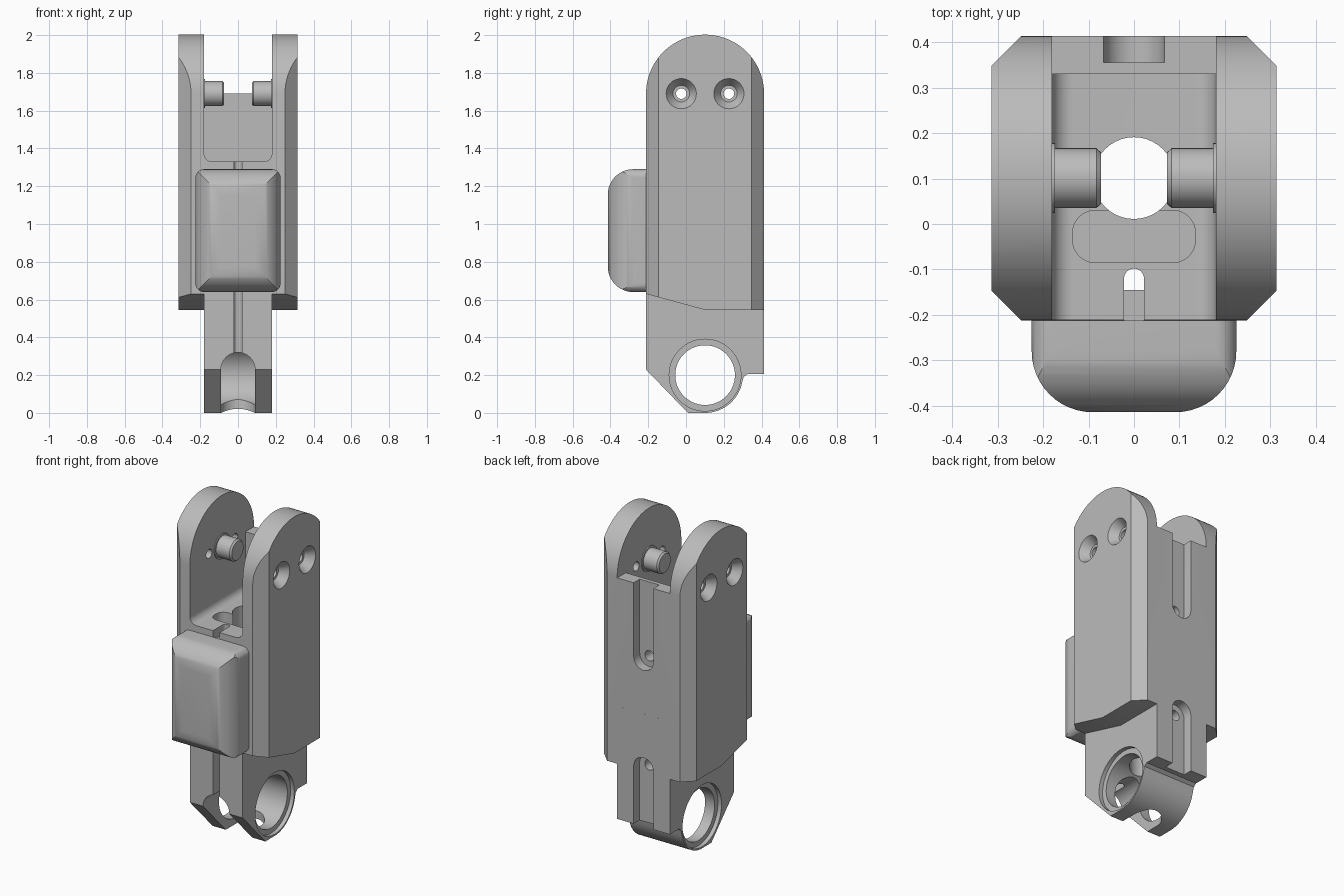
import bpy, bmesh
from math import sin, cos, pi, radians
from mathutils import Matrix, Vector

if "Cube" in bpy.data.objects:
    bpy.data.objects.remove(bpy.data.objects["Cube"], do_unlink=True)

grey = bpy.data.materials.new("plain_grey")
grey.use_nodes = True
grey.diffuse_color = (0.5, 0.5, 0.5, 1)
grey.node_tree.nodes["Principled BSDF"].inputs["Base Color"].default_value = (0.5, 0.5, 0.5, 1)


def finish(bm, name):
    bmesh.ops.recalc_face_normals(bm, faces=bm.faces)
    mesh = bpy.data.meshes.new(name)
    bm.to_mesh(mesh)
    bm.free()
    mesh.materials.append(grey)
    ob = bpy.data.objects.new(name, mesh)
    bpy.context.collection.objects.link(ob)
    return ob


def arc(cx, cy, r, start, end, n=12):
    angles = [radians(start + (end - start) * i / n) for i in range(n + 1)]
    return [(cx + r * cos(a), cy + r * sin(a)) for a in angles]


def rounded(x0, y0, x1, y1, r):
    """Rounded rectangle; r holds the bottom and the top corner radius."""
    b, t = r
    return (arc(x1 - b, y0 + b, b, -90, 0) + arc(x1 - t, y1 - t, t, 0, 90)
            + arc(x0 + t, y1 - t, t, 90, 180) + arc(x0 + b, y0 + b, b, 180, 270))


def prism(name, pts, axis, lo, hi):
    """Extrude a 2D outline along an axis."""
    place = {"x": lambda p, d: (d, p[0], p[1]),
             "y": lambda p, d: (p[0], d, p[1]),
             "z": lambda p, d: (p[0], p[1], d)}[axis]
    bm = bmesh.new()
    face = bm.faces.new([bm.verts.new(place(p, lo)) for p in pts])
    ext = bmesh.ops.extrude_face_region(bm, geom=[face])
    verts = [g for g in ext["geom"] if isinstance(g, bmesh.types.BMVert)]
    bmesh.ops.translate(bm, verts=verts, vec=Vector(place((0, 0), hi - lo)))
    bmesh.ops.remove_doubles(bm, verts=bm.verts, dist=0.00001)
    return finish(bm, name)


def box(name, x, y, z):
    return prism(name, [(x[0], y[0]), (x[1], y[0]), (x[1], y[1]), (x[0], y[1])], "z", *z)


def cone(name, start, end, r1, r2=None, n=40):
    """Round bar or cone between two points."""
    a, b = Vector(start), Vector(end)
    bm = bmesh.new()
    rot = Vector((0, 0, 1)).rotation_difference(b - a).to_matrix().to_4x4()
    bmesh.ops.create_cone(bm, cap_ends=True, segments=n, radius1=r1,
                          radius2=r1 if r2 is None else r2, depth=(b - a).length,
                          matrix=Matrix.Translation((a + b) / 2) @ rot)
    return finish(bm, name)


def combine(ob, tool, mode="DIFFERENCE"):
    mod = ob.modifiers.new("cut", "BOOLEAN")
    mod.operation, mod.solver, mod.object = mode, "EXACT", tool
    bpy.ops.object.select_all(action="DESELECT")
    bpy.context.view_layer.objects.active = ob
    ob.select_set(True)
    bpy.ops.object.modifier_apply(modifier=mod.name)
    bpy.data.objects.remove(tool, do_unlink=True)


def smooth(ob, angle=28):
    bpy.ops.object.select_all(action="DESELECT")
    bpy.context.view_layer.objects.active = ob
    ob.select_set(True)
    bpy.ops.object.shade_smooth_by_angle(angle=radians(angle))


FRONT, BACK, W, IN = -0.212, 0.414, 0.314, 0.18
MID, PIVOT = 0.101, 1.69

# Arched housing with chamfered upright corners
arch = [(FRONT, 0.63), (MID, 0.545), (BACK, 0.545)] + arc(MID, PIVOT, 0.3125, 0, 180, 40)
body = prism("fork_housing", arch, "x", -W, W)
c = 0.066
octagon = [(-W, FRONT + c), (-W + c, FRONT), (W - c, FRONT), (W, FRONT + c),
           (W, BACK - c), (W - c, BACK), (-W + c, BACK), (-W, BACK - c)]
combine(body, prism("corner_tool", octagon, "z", -0.5, 2.5), "INTERSECT")

# Lower lug around the cross bore
lug = ([(FRONT, 0.23), (0.01, 0.0)] + arc(MID, 0.2, 0.2, -90, -12, 20)
       + [(0.305, 0.19), (0.325, 0.205), (BACK, 0.205), (BACK, 0.9), (FRONT, 0.9)])
combine(body, prism("lug_tool", lug, "x", -IN, IN), "UNION")

# Fork slot with filleted floor, leaving a low back wall
slot = rounded(-IN, 1.33, IN, 2.3, (0.045, 0.01))
combine(body, prism("slot_tool", slot, "y", -0.6, 0.33))
combine(body, box("wall_top_tool", (-IN, IN), (0.2, 0.6), (PIVOT, 2.3)))

# Cross bore with shallow counterbores
combine(body, cone("bore_tool", (-0.5, MID, 0.2), (0.5, MID, 0.2), 0.158, n=56))
for s in (-1, 1):
    combine(body, cone("ring_tool", (s * 0.155, MID, 0.2), (s * 0.5, MID, 0.2), 0.19, n=56))

# Upright shaft hole and the arched opening at the front of the lug
combine(body, cone("shaft_tool", (0, MID, -0.2), (0, MID, 1.5), 0.09))
opening = [(-0.09, -0.2), (0.09, -0.2)] + arc(0, 0.23, 0.09, 0, 180, 24)
combine(body, prism("opening_tool", opening, "y", -0.6, MID))

# Pocket in the fork floor and the narrow front groove
combine(body, prism("pocket_tool", rounded(-0.135, -0.085, 0.135, 0.03, (0.05, 0.05)),
                    "z", 0.7, 1.5))
groove = [(0.022, -0.5), (0.022, -0.12)] + arc(0, -0.12, 0.022, 0, 180)[1:] + [(-0.022, -0.5)]
combine(body, prism("groove_tool", groove, "z", 0.2, 1.5))

# Round-ended channels in the back, each with a drilled hole
upper = [(0.067, 2.0), (-0.067, 2.0)] + arc(0, 1.235, 0.067, 180, 360)
lower = [(-0.067, 0.1), (0.067, 0.1)] + arc(0, 0.563, 0.067, 0, 180)
for outline, hole_z in ((upper, 1.235), (lower, 0.563)):
    combine(body, prism("channel_tool", outline, "y", 0.355, 0.6))
    combine(body, cone("drill_tool", (0, 0.12, hole_z), (0, 0.6, hole_z), 0.032, n=24))

# Countersunk screw holes through both fork arms
for s in (-1, 1):
    for y in (MID - 0.126, MID + 0.126):
        combine(body, cone("screw_tool", (s * 0.1, y, PIVOT), (s * 0.5, y, PIVOT), 0.028, n=24))
        combine(body, cone("sink_tool", (s * 0.262, y, PIVOT), (s * (W + 0.01), y, PIVOT),
                           0.044, 0.087, n=32))
smooth(body)

# Pivot pins facing each other inside the fork
for s, side in ((-1, "right"), (1, "left")):
    for part, x0, x1, r0, r1 in (("collar", 0.2, 0.174, 0.077, 0.077),
                                 ("pin", 0.19, 0.083, 0.066, 0.066),
                                 ("pin_tip", 0.083, 0.073, 0.066, 0.057)):
        smooth(cone(f"{side}_{part}", (s * x0, MID, PIVOT), (s * x1, MID, PIVOT), r0, r1))

# Cushion-shaped front cover with mitred rounded edges
cover = prism("front_cover", rounded(-0.225, -0.414, 0.225, FRONT, (0.134, 0.001)), "z", 0.4, 1.5)
side = [(FRONT, 0.64), (FRONT, 1.29)] + arc(-0.28, 1.156, 0.134, 90, 180) \
    + arc(-0.28, 0.774, 0.134, 180, 270)
combine(cover, prism("cover_side_tool", side, "x", -0.5, 0.5), "INTERSECT")
combine(cover, prism("cover_face_tool", rounded(-0.225, 0.64, 0.225, 1.29, (0.045, 0.045)),
                     "y", -0.6, 0), "INTERSECT")
smooth(cover)

# Tongue of the cover that sits in the groove
box("cover_tongue", (-0.022, 0.022), (FRONT - 0.01, -0.145), (0.66, 1.27))
